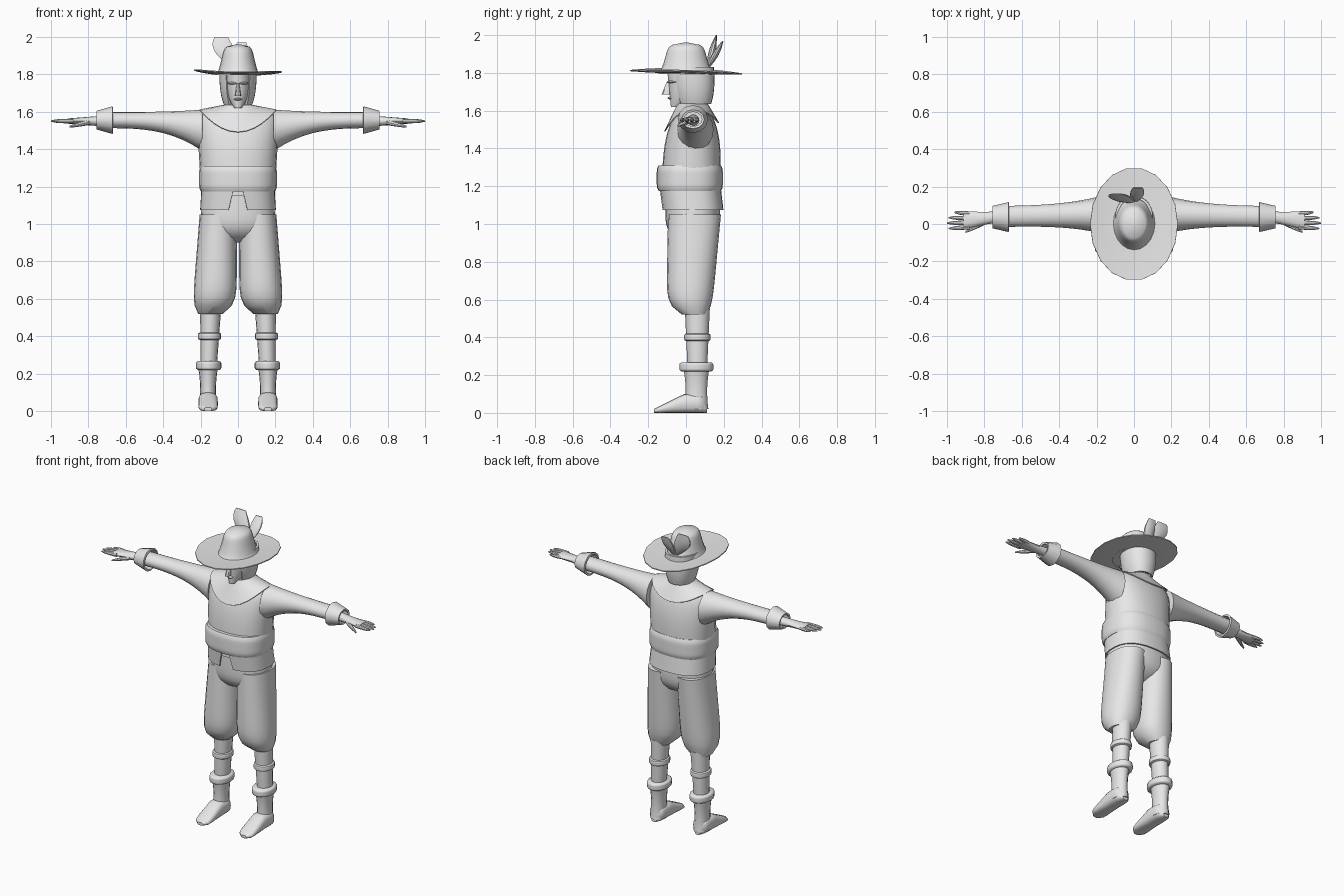
import bpy, bmesh
from math import sin, cos, pi, radians, sqrt

default_cube = bpy.data.objects.get("Cube")
if default_cube:
    bpy.data.objects.remove(default_cube, do_unlink=True)

grey = bpy.data.materials.new("plain_grey")
grey.use_nodes = True
tone = (.8, .8, .8, 1)
grey.diffuse_color = tone
grey.node_tree.nodes["Principled BSDF"].inputs["Base Color"].default_value = tone


def skin(name, rows, closed=True, caps=True, thick=0, mirror=False):
    """Bridge rows of points into one surface object."""
    bm = bmesh.new()
    loops = [[bm.verts.new(point) for point in row] for row in rows]
    count = len(loops[0])
    for lower, upper in zip(loops, loops[1:]):
        for i in range(count if closed else count - 1):
            j = (i + 1) % count
            bm.faces.new((lower[i], lower[j], upper[j], upper[i]))
    if caps:
        bm.faces.new(loops[0])
        bm.faces.new(loops[-1])
    bmesh.ops.recalc_face_normals(bm, faces=bm.faces[:])
    if thick:
        bmesh.ops.solidify(bm, geom=bm.faces[:], thickness=thick)
        bmesh.ops.recalc_face_normals(bm, faces=bm.faces[:])
    mesh = bpy.data.meshes.new(name)
    bm.to_mesh(mesh)
    bm.free()
    mesh.materials.append(grey)
    part = bpy.data.objects.new(name, mesh)
    bpy.context.collection.objects.link(part)
    bpy.ops.object.select_all(action='DESELECT')
    part.select_set(True)
    bpy.context.view_layer.objects.active = part
    bpy.ops.object.shade_smooth_by_angle(angle=radians(40))
    if mirror:
        part.modifiers.new("Mirror", 'MIRROR')


def power(value, exponent):
    return abs(value) ** exponent * (1 if value > 0 else -1)


def mix(start, end, t):
    return start + (end - start) * t


def sweep(name, start, end, rule, axis='z', steps=8, sides=16, square=2, gap=None, **options):
    """Sweep ovals along an axis; rule(t) gives two centres and two radii."""
    rows = []
    for step in range(steps + 1):
        t = step / steps
        along = mix(start, end, t)
        centre_u, centre_v, radius_u, radius_v = rule(t)
        opening = gap(t) if gap else 0
        row = []
        for i in range(sides):
            turn = i / (sides - 1 if gap else sides)
            angle = mix(opening, 2 * pi - opening, turn) - pi / 2
            u = centre_u + radius_u * power(cos(angle), 2 / square)
            v = centre_v + radius_v * power(sin(angle), 2 / square)
            row.append({'x': (along, u, v), 'y': (u, along, v), 'z': (u, v, along)}[axis])
        rows.append(row)
    if gap:
        options.update(closed=False, caps=False)
    skin(name, rows, **options)


def band(name, low, high, x, y, width, depth, **options):
    """Belt-like band with rolled edges."""
    def rule(t):
        tuck = .01 * abs(2 * t - 1) ** 6
        return x, y, width - tuck, depth - tuck
    sweep(name, low, high, rule, **options)


def sheet(name, point, levels, sides):
    """Round sheet of cloth or felt, given by point(t, angle)."""
    rows = [[point(t, 2 * pi * i / sides) for i in range(sides)] for t in levels]
    skin(name, rows, caps=False, thick=.006)


# Torso and neck
def torso_rule(t):
    width = (.195 + .03 * t) * (1 - .6 * t ** 16)
    return 0, mix(.025, .04, t), width, .155 - .09 * t ** 4


sweep("torso", 1.15, 1.63, torso_rule, steps=16, sides=24, square=2.3)
sweep("neck", 1.6, 1.7, lambda t: (0, .035, .065, .065), steps=1)


# Collar cape draped over the shoulders
def cape_point(t, angle):
    front = sin(angle) < 0
    reach = mix(.08, .15 if front else .14, t)
    drop = mix(.025, .145 if front else .1, sin(angle) ** 2)
    return mix(.075, .205, t) * cos(angle), .035 + reach * sin(angle), 1.637 - drop * t


sheet("collar_cape", cape_point, (0, .3, .7, 1), sides=28)

# Wide belt and jacket skirt, open at the front
band("belt", 1.175, 1.31, 0, .02, .208, .175, sides=28, square=2.5)
sweep("jacket_skirt", 1.18, 1.075,
      lambda t: (0, mix(.024, .036, t), mix(.196, .203, t), .162),
      gap=lambda t: mix(.08, .175, t), steps=2, sides=29, square=2.5, thick=.008)


# Trousers: hips plus two baggy legs gathered at the hem
def hip_rule(t):
    close = 1 - .7 * t ** 6
    return 0, .035, mix(.19, .21, t) * close, .145 * close


def trouser_rule(t):
    gather = t ** 12
    close = 1 - .45 * gather
    return (.105 + .022 * t + .02 * gather, .045 - .03 * t + .03 * gather,
            mix(.1, .12, t) * close, mix(.14, .12, t) * close)


sweep("trouser_hips", 1.15, .9, hip_rule, sides=24, square=2.3)
sweep("trouser_legs", 1.05, .52, trouser_rule, steps=12, sides=20, square=2.2, mirror=True)

# Stockings with a rolled garter
sweep("stockings", .55, .24,
      lambda t: (mix(.146, .157, t), .06, mix(.056, .044, t), mix(.066, .052, t)),
      mirror=True)
band("garters", .38, .42, .152, .06, .062, .07, mirror=True)


# Boots: turned cuff, shaft and foot
def shaft_rule(t):
    width = .042 + .04 * (t - .6) ** 2
    return .16, .055, width, width + .015


def foot_rule(t):
    height = min(.03 + .2 * t, .05, .08 - .07 * t)
    width = .02 + .032 * sqrt(1 - (2 * t - 1) ** 6)
    return .16, height, width, height


band("boot_cuffs", .22, .267, .157, .055, .068, .09, mirror=True)
sweep("boot_shafts", .25, .02, shaft_rule, mirror=True)
sweep("boot_feet", .11, -.17, foot_rule, axis='y', steps=12, square=2.8, mirror=True)


# Sleeves and flared cuffs
def sleeve_rule(t):
    swell = (1 - t) ** 3
    return mix(.05, .04, t), 1.555 - .055 * swell, .056 + .04 * swell, .043 + .068 * swell


sweep("sleeves", .19, .71, sleeve_rule, axis='x', steps=10, mirror=True)
sweep("sleeve_cuffs", .67, .755,
      lambda t: (.037, 1.555, mix(.08, .06, t), mix(.074, .05, t)),
      axis='x', steps=1, sides=12, caps=False, thick=.012, mirror=True)

# Hands: palm, four fingers and thumb
sweep("palms", .7, .91,
      lambda t: (mix(.04, .02, t), 1.55, .03 + .02 * t * t, mix(.03, .014, t)),
      axis='x', sides=12, mirror=True)
for i, label in enumerate(("little", "ring", "middle", "index")):
    def finger_rule(t):
        radius = .012 * (1 - .7 * t ** 4)
        return mix(.055 - .024 * i, .063 - .029 * i, t), 1.55, radius, radius
    sweep(label + "_fingers", .88, 1 - .01 * (i - 2) ** 2, finger_rule,
          axis='x', steps=5, sides=8, mirror=True)
sweep("thumbs", .79, .9,
      lambda t: (mix(.015, -.042, t), mix(1.546, 1.52, t), .016 - .01 * t * t, .015 - .01 * t * t),
      axis='x', steps=5, sides=8, mirror=True)


# Head and facial features
def head_rule(t):
    round_off = (1 - t) ** 3
    front, back = mix(-.08, -.1, t), .11 - .14 * round_off
    return 0, (front + back) / 2, .07 - .05 * round_off, (back - front) / 2


sweep("head", 1.62, 1.82, head_rule, sides=20)
sweep("nose", 1.75, 1.685,
      lambda t: (0, mix(-.09, -.106, t), mix(.007, .016, t), mix(.014, .024, t)),
      steps=3, sides=8)
sweep("lips", -.024, .024,
      lambda t: (-.085, 1.667, .002 + .012 * sin(pi * t), .001 + .007 * sin(pi * t)),
      axis='x', sides=8)
sweep("brows", .005, .06,
      lambda t: (-.092 + .035 * t * t, 1.752, .01, .001 + .006 * sin(pi * t)),
      axis='x', sides=8, mirror=True)

# Bobbed hair, open around the face
sweep("hair", 1.83, 1.635,
      lambda t: (0, mix(.035, .045, t), .1 - .025 * t ** 3, .113 - .025 * t ** 3),
      gap=lambda t: .65, sides=21, square=2.2, thick=.014)


# Hat: upswept brim and tapered crown
def brim_point(t, angle):
    side, length = t * cos(angle), t * sin(angle)
    lift = .036 if side < 0 else .026
    height = 1.79 + lift * side ** 2 + .016 * length ** 2 - .009 * length + .015 * (1 - t)
    return .234 * side, .302 * length, height


def crown_rule(t):
    width = (.118 - .055 * t ** .7) * sqrt(1 - t ** 12) + .01 * t
    return 0, 0, width, width * 1.25


sheet("hat_brim", brim_point, (.2, .5, .7, 1), sides=18)
sweep("hat_crown", 1.795, 1.96, crown_rule, steps=14, sides=20)


# Two plumes behind the crown
def plume(name, top, lean, sweep_back, width):
    def rule(t):
        return (lean * sin(pi * t / 2), .115 + sweep_back * t,
                .008 + width * sin(pi * t * .8), .003 + .015 * sin(pi * t))
    sweep(name, 1.82, top, rule, sides=10)


plume("large_plume", 2, -.09, .045, .05)
plume("small_plume", 1.97, .02, .08, .03)
